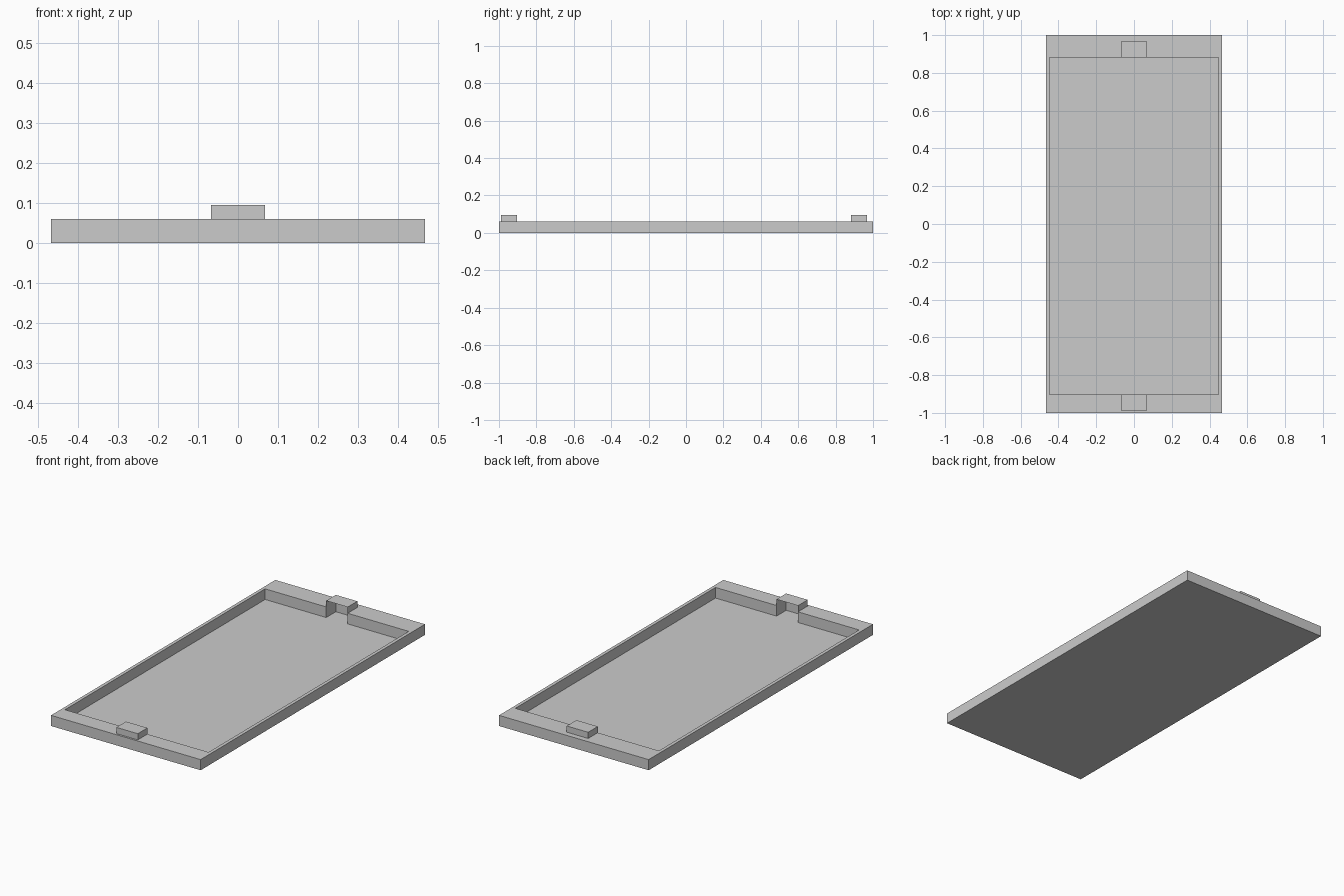
import bpy, bmesh

if "Cube" in bpy.data.objects:
    bpy.data.objects.remove(bpy.data.objects["Cube"])

W, L, H = 0.467, 1.0, 0.06          # outer half width, half length, rim height
IN_X = 0.448                        # inner half width
TAB_X, TAB_Z = 0.067, 0.095         # clip half width and top
BACK = (0.882, 0.968)               # inner wall, end of clip pocket
FRONT = (-0.903, -0.989)


def new_object(name, bm):
    bmesh.ops.recalc_face_normals(bm, faces=bm.faces)
    mesh = bpy.data.meshes.new(name)
    bm.to_mesh(mesh)
    bm.free()
    obj = bpy.data.objects.new(name, mesh)
    bpy.context.collection.objects.link(obj)
    return obj


# Rim: half outline with clip pockets, raised and mirrored across x
half = [(0, -L), (W, -L), (W, L), (0, L),
        (0, BACK[1]), (TAB_X, BACK[1]), (TAB_X, BACK[0]), (IN_X, BACK[0]),
        (IN_X, FRONT[0]), (TAB_X, FRONT[0]), (TAB_X, FRONT[1]), (0, FRONT[1])]
bm = bmesh.new()
low = [bm.verts.new((x, y, 0)) for x, y in half]
top = [bm.verts.new((x, y, H)) for x, y in half]
bm.faces.new(top)
for i in range(len(half)):
    j = (i + 1) % len(half)
    if half[i][0] or half[j][0]:     # leave the mirror seam open
        bm.faces.new((low[i], low[j], top[j], top[i]))
rim = new_object("tray_rim", bm)
# make sure the rim surface faces upward
if max(rim.data.polygons, key=lambda p: p.area if p.center.z > 0.059 else 0).normal.z < 0:
    rim.data.flip_normals()
mirror = rim.modifiers.new("mirror", 'MIRROR')
mirror.use_axis[0] = True

# Floor: thin sheet closing the underside
bm = bmesh.new()
bm.faces.new([bm.verts.new(p) for p in ((-W, -L, 0), (W, -L, 0), (W, L, 0), (-W, L, 0))])
new_object("tray_floor", bm)


# Clips: hollow caps over the pockets, open toward the tray
def clip(name, inner, outer):
    bm = bmesh.new()
    path = [(-TAB_X, inner), (-TAB_X, outer), (TAB_X, outer), (TAB_X, inner)]
    low = [bm.verts.new((x, y, H)) for x, y in path]
    top = [bm.verts.new((x, y, TAB_Z)) for x, y in path]
    bm.faces.new(top)
    for i in range(3):
        bm.faces.new((low[i], low[i + 1], top[i + 1], top[i]))
    new_object(name, bm)


clip("back_clip", *BACK)
clip("front_clip", *FRONT)
